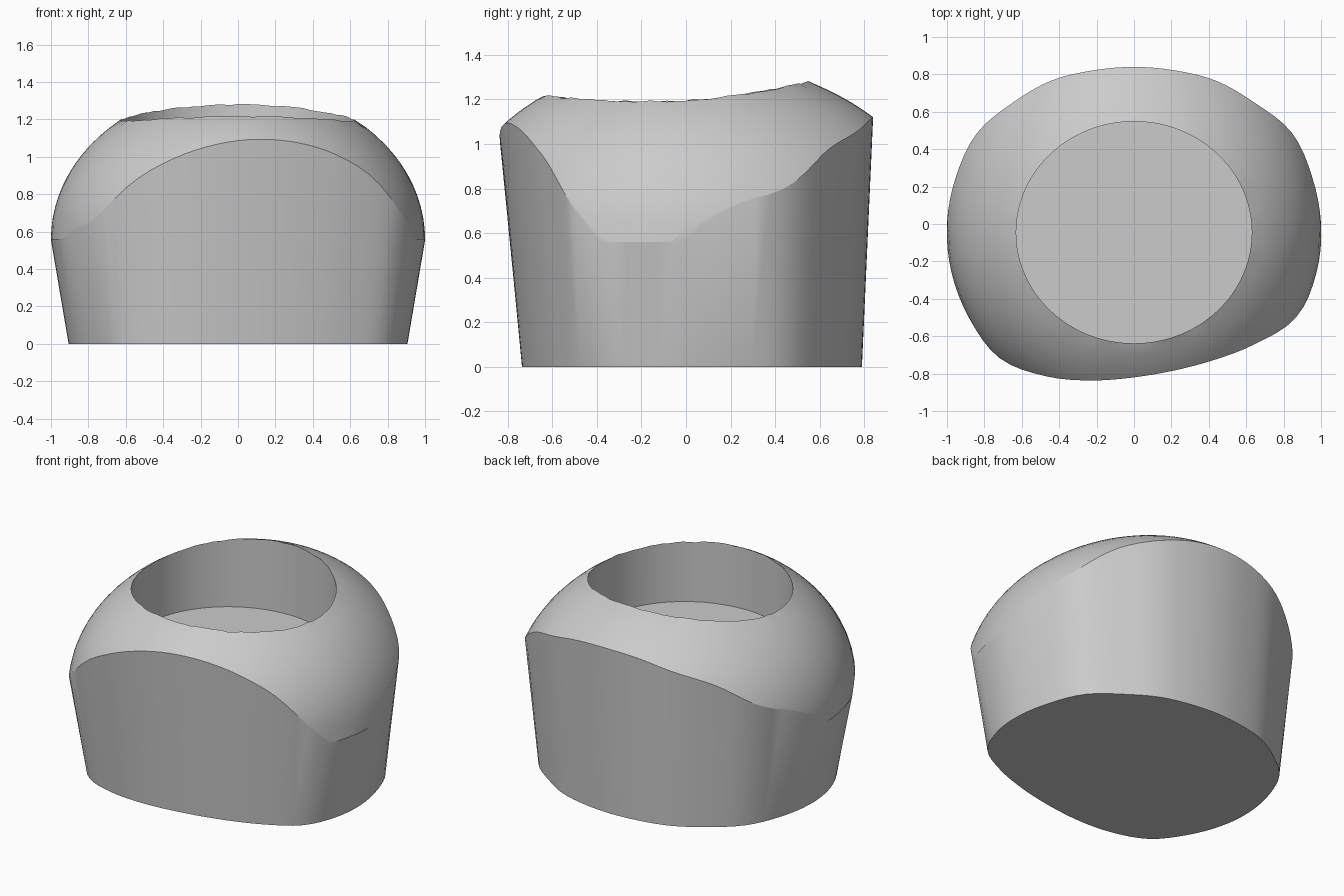
import bpy, bmesh, math, random
from mathutils import Vector

cube = bpy.data.objects.get("Cube")
if cube:
    bpy.data.objects.remove(cube, do_unlink=True)

random.seed(4)
STEPS = 4            # subdivisions between outline samples
DOME_RINGS = 12
FLOOR_Z = 0.81
DOME_Z, DOME_H = 0.56, 0.82

# Outline radii, every fifteen degrees starting at +x
RADII = [1, .985, .975, .915, .883, .85, .84, .85, .885, .917, .97, .985,
         1, 1.01, 1.015, 1.015, .94, .866, .82, .812, .842, .91, 1, 1.01]


def spline(values, i, t):
    n = len(values)
    a, b, c, d = (values[(i + k) % n] for k in (-1, 0, 1, 2))
    return b + t / 2 * (c - a + t * (2*a - 5*b + 4*c - d + t * (3*(b - c) + d - a)))


def dome_height(x, y):
    depth = 1.15 if y > 0 else 1.07
    return DOME_Z + DOME_H * math.sqrt(max(0, 1 - x*x - (y / depth)**2))


# Outer outline and the matching points of the round opening
outline, opening = [], []
count = len(RADII) * STEPS
for k in range(count):
    a = math.tau * k / count
    r = spline(RADII, k // STEPS, (k % STEPS) / STEPS)
    outline.append(Vector((r * math.cos(a), r * math.sin(a))))
    opening.append(Vector((0.63 * math.cos(a), 0.593 * math.sin(a) - 0.045)))

bm = bmesh.new()
rings = []


def add_ring(points):
    rings.append([bm.verts.new(p) for p in points])


# Base, narrower than the shoulder
add_ring([(p.x * 0.905, p.y * (0.94 if p.y > 0 else 0.88), 0) for p in outline])

# Domed top, from the wall edge in to the opening
for j in range(DOME_RINGS + 1):
    f = (j / DOME_RINGS) ** 2
    ring = []
    for p, q in zip(outline, opening):
        m = p.lerp(q, f)
        z = dome_height(m.x, m.y)
        if j == DOME_RINGS:
            z += random.uniform(-0.005, 0.003)
        ring.append((m.x, m.y, z))
    add_ring(ring)

# Straight-sided recess
add_ring([(q.x, q.y, FLOOR_Z) for q in opening])

for low, high in zip(rings, rings[1:]):
    for k in range(count):
        n = (k + 1) % count
        bm.faces.new((low[k], low[n], high[n], high[k]))
bm.faces.new(rings[0][::-1])
bm.faces.new(rings[-1])
bmesh.ops.recalc_face_normals(bm, faces=bm.faces)

mesh = bpy.data.meshes.new("domed_pot")
bm.to_mesh(mesh)
bm.free()
pot = bpy.data.objects.new("domed_pot", mesh)
bpy.context.collection.objects.link(pot)

# Plain grey material
grey = bpy.data.materials.new("plain_grey")
grey.use_nodes = True
colour = (0.6, 0.6, 0.6, 1)
grey.diffuse_color = colour
grey.node_tree.nodes["Principled BSDF"].inputs["Base Color"].default_value = colour
mesh.materials.append(grey)

bpy.ops.object.select_all(action='DESELECT')
pot.select_set(True)
bpy.context.view_layer.objects.active = pot
bpy.ops.object.shade_smooth_by_angle(angle=math.radians(25))
